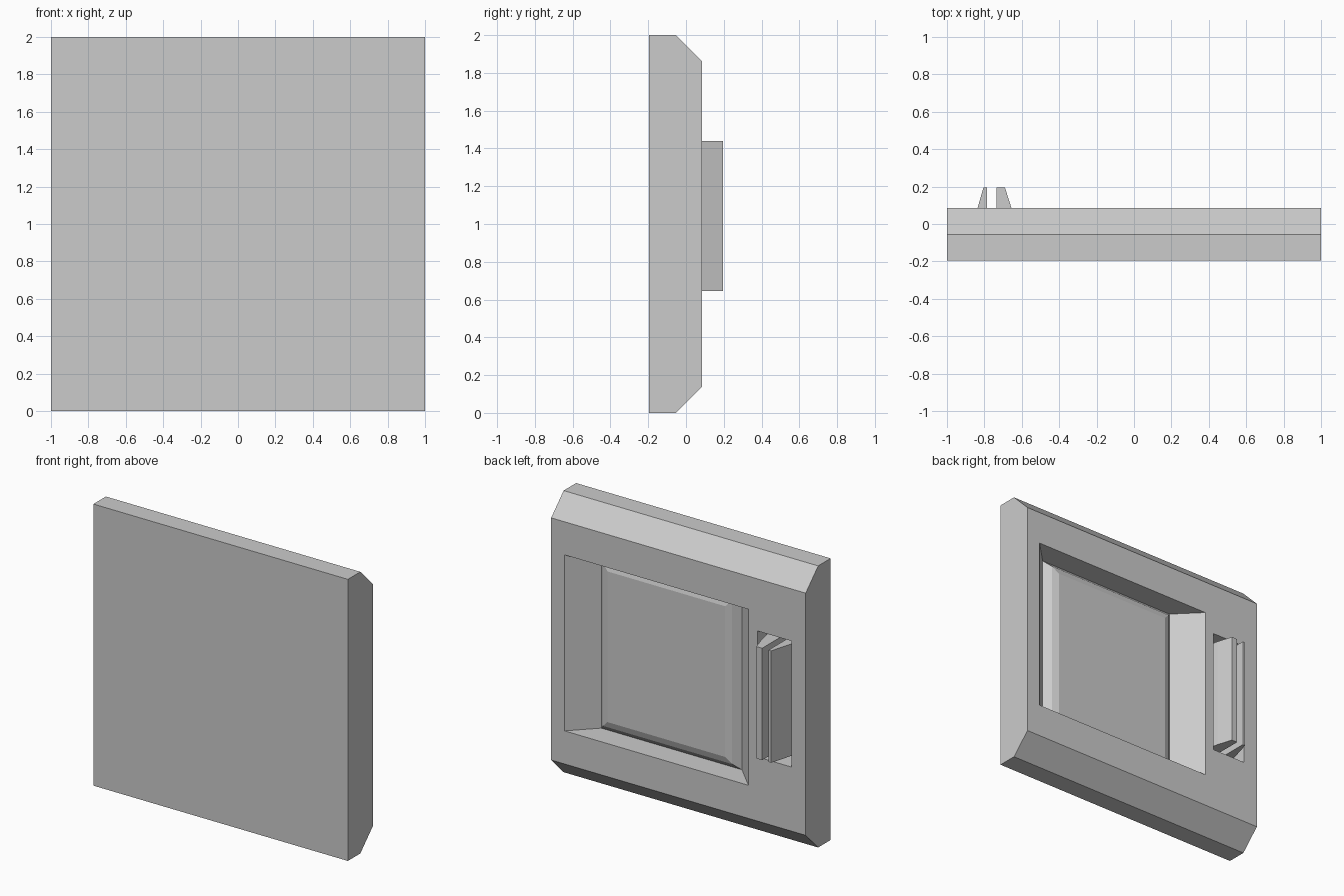
import bpy, bmesh

if "Cube" in bpy.data.objects:
    bpy.data.objects.remove(bpy.data.objects["Cube"])


def loft(name, rings):
    """Closed solid through matching rings of points, capped at both ends."""
    bm = bmesh.new()
    loops = [[bm.verts.new(p) for p in ring] for ring in rings]
    for a, b in zip(loops, loops[1:]):
        for i in range(len(a)):
            j = (i + 1) % len(a)
            bm.faces.new((a[i], a[j], b[j], b[i]))
    bm.faces.new(loops[0])
    bm.faces.new(loops[-1])
    bmesh.ops.recalc_face_normals(bm, faces=bm.faces)
    mesh = bpy.data.meshes.new(name)
    bm.to_mesh(mesh)
    bm.free()
    ob = bpy.data.objects.new(name, mesh)
    bpy.context.collection.objects.link(ob)
    return ob


def upright(name, profile, z0, z1):
    """Extrude an (x, y) profile vertically."""
    return loft(name, [[(x, y, z) for x, y in profile] for z in (z0, z1)])


def cut(target, cutter):
    cutter.hide_render = True
    cutter.hide_viewport = False
    bpy.context.view_layer.objects.active = target
    mod = target.modifiers.new("cut", 'BOOLEAN')
    mod.operation = 'DIFFERENCE'
    mod.solver = 'EXACT'
    mod.object = cutter
    bpy.ops.object.modifier_apply(modifier=mod.name)
    bpy.data.objects.remove(cutter, do_unlink=True)


BACK, FLOOR, TIP = 0.085, -0.085, 0.195

# Wall panel with chamfered top and bottom edges on the back
side = [(-0.195, 0), (-0.055, 0), (BACK, 0.14), (BACK, 1.86), (-0.055, 2), (-0.195, 2)]
panel = loft("panel", [[(x, y, z) for y, z in side] for x in (-1, 1)])

# Window recess with sloped side walls, and the handle recess
cut(panel, upright("window_cutter",
                   [(-0.38, FLOOR), (0.725, FLOOR), (0.915, BACK + 0.02), (-0.57, BACK + 0.02)],
                   0.375, 1.625))
cut(panel, upright("handle_cutter",
                   [(-0.89, FLOOR), (-0.62, FLOOR), (-0.62, 0.2), (-0.89, 0.2)],
                   0.595, 1.49))

# Window pane with a two-step bevel around its edge
rings = []
for inset, y in ((0, FLOOR - 0.02), (0, FLOOR), (0.045, -0.04), (0.09, -0.025)):
    x0, x1, z0, z1 = -0.38 + inset, 0.725 - inset, 0.375 + inset, 1.625 - inset
    rings.append([(x0, y, z0), (x1, y, z0), (x1, y, z1), (x0, y, z1)])
loft("window_pane", rings)

# Handle made of two tapered bars with a slot between them
upright("handle_bar_outer",
        [(-0.885, FLOOR), (-0.785, FLOOR), (-0.785, TIP), (-0.805, TIP)], 0.645, 1.44)
upright("handle_bar_inner",
        [(-0.735, FLOOR), (-0.622, FLOOR), (-0.655, BACK), (-0.69, TIP), (-0.735, TIP)], 0.645, 1.44)
